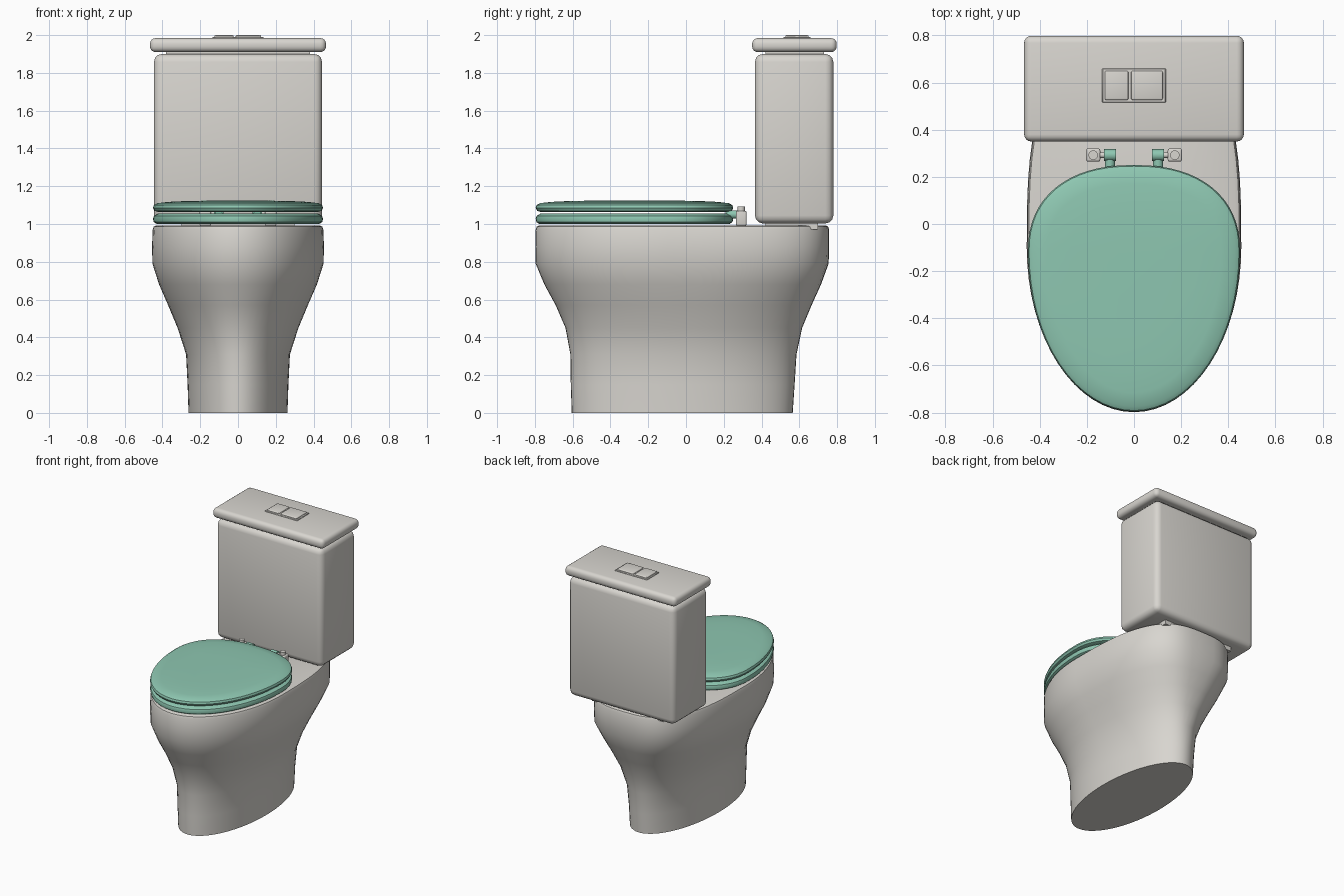
import bpy
import bmesh
import math
from mathutils import Matrix

if "Cube" in bpy.data.objects:
    bpy.data.objects.remove(bpy.data.objects["Cube"])


def material(name, rgb):
    mat = bpy.data.materials.new(name)
    mat.use_nodes = True
    mat.diffuse_color = (*rgb, 1)
    mat.node_tree.nodes["Principled BSDF"].inputs["Base Color"].default_value = (*rgb, 1)
    return mat


CERAMIC = material("warm white ceramic", (0.69, 0.67, 0.63))
GREEN = material("mint green plastic", (0.27, 0.57, 0.44))


def finish(name, bm, mat, angle=40):
    bmesh.ops.recalc_face_normals(bm, faces=bm.faces)
    mesh = bpy.data.meshes.new(name)
    bm.to_mesh(mesh)
    bm.free()
    mesh.materials.append(mat)
    obj = bpy.data.objects.new(name, mesh)
    bpy.context.collection.objects.link(obj)
    bpy.ops.object.select_all(action="DESELECT")
    bpy.context.view_layer.objects.active = obj
    obj.select_set(True)
    bpy.ops.object.shade_smooth_by_angle(angle=math.radians(angle))
    return obj


def egg(z, half_width, front, back, centre, power, count=64):
    """Outline with an elliptical front and a squarer back."""
    points = []
    for i in range(count):
        t = 2 * math.pi * i / count
        c, s = math.cos(t), math.sin(t)
        e = 2 / (power if s > 0 else 2)
        x = half_width * math.copysign(abs(c) ** e, c)
        reach = back - centre if s > 0 else centre - front
        points.append((x, centre + reach * math.copysign(abs(s) ** e, s), z))
    return points


def loft(name, sections, mat, closed=False):
    bm = bmesh.new()
    rings = [[bm.verts.new(p) for p in egg(*s)] for s in sections]
    pairs = list(zip(rings, rings[1:]))
    if closed:
        pairs.append((rings[-1], rings[0]))
    else:
        bm.faces.new(rings[0])
        bm.faces.new(rings[-1])
    for a, b in pairs:
        for i in range(len(a)):
            j = (i + 1) % len(a)
            bm.faces.new((a[i], a[j], b[j], b[i]))
    return finish(name, bm, mat)


def box(name, x, y, z, mat, bevel=0.0, segments=3):
    bm = bmesh.new()
    bmesh.ops.create_cube(bm, size=1)
    for v in bm.verts:
        for k, (lo, hi) in enumerate((x, y, z)):
            v.co[k] = lo if v.co[k] < 0 else hi
    if bevel:
        bmesh.ops.bevel(bm, geom=bm.edges[:], offset=bevel, segments=segments,
                        profile=0.5, affect="EDGES")
    return finish(name, bm, mat)


def rod(name, centre, radius, length, axis, mat):
    bm = bmesh.new()
    turn = Matrix.Rotation(math.pi / 2, 4, axis) if axis != "Z" else Matrix()
    bmesh.ops.create_cone(bm, cap_ends=True, segments=20, radius1=radius, radius2=radius,
                          depth=length, matrix=Matrix.Translation(centre) @ turn)
    return finish(name, bm, mat)


# Pedestal and bowl: outer skin, rim, then the hollow basin
loft("bowl", [
    (0.0, 0.262, -0.605, 0.565, -0.03, 2),
    (0.15, 0.267, -0.61, 0.575, -0.03, 2),
    (0.31, 0.275, -0.612, 0.585, -0.03, 2.1),
    (0.45, 0.32, -0.638, 0.615, -0.04, 2.3),
    (0.57, 0.37, -0.69, 0.665, -0.06, 2.5),
    (0.68, 0.418, -0.75, 0.715, -0.08, 2.7),
    (0.79, 0.453, -0.796, 0.755, -0.1, 3),
    (0.88, 0.455, -0.798, 0.758, -0.1, 3),
    (0.97, 0.452, -0.796, 0.758, -0.1, 3),
    (0.987, 0.446, -0.79, 0.752, -0.1, 3),
    (0.993, 0.43, -0.775, 0.737, -0.1, 3),
    (0.993, 0.30, -0.64, 0.12, -0.15, 2.2),
    (0.97, 0.285, -0.62, 0.10, -0.15, 2.2),
    (0.75, 0.22, -0.5, 0.04, -0.15, 2),
    (0.6, 0.1, -0.3, -0.03, -0.15, 2),
], CERAMIC)


def oval(z, inset):
    return (z, 0.45 - inset, -0.796 + inset, 0.25 - inset, -0.12, 2.3)


# Seat ring and closed lid
loft("seat_ring", [oval(z, d) for z, d in (
    (1.0, 0.02), (1.01, 0.004), (1.028, 0), (1.043, 0.005), (1.055, 0.025),
    (1.055, 0.14), (1.04, 0.16), (1.0, 0.16))], GREEN, closed=True)
loft("seat_lid", [oval(z, d) for z, d in (
    (1.064, 0.025), (1.07, 0.008), (1.085, 0), (1.1, 0.005), (1.11, 0.022),
    (1.117, 0.08), (1.122, 0.18), (1.124, 0.32))], GREEN)

# Hinges and fixing blocks on both sides
for side, label in ((1, "left"), (-1, "right")):
    x = side * 0.102
    rod(label + "_hinge_arm", (x, 0.255, 1.05), 0.022, 0.09, "X", GREEN)
    rod(label + "_hinge_barrel", (x, 0.292, 1.055), 0.025, 0.05, "Y", GREEN)
    rod(label + "_hinge_pin", (side * 0.14, 0.292, 1.055), 0.012, 0.09, "Y", CERAMIC)
    x = side * 0.173
    box(label + "_hinge_block", (x - 0.03, x + 0.03), (0.265, 0.32), (0.99, 1.07),
        CERAMIC, 0.008)
    rod(label + "_hinge_cap", (x, 0.292, 1.072), 0.02, 0.04, "Z", CERAMIC)

# Cistern with its lid
box("cistern", (-0.445, 0.445), (0.365, 0.78), (1.003, 1.9), CERAMIC, 0.042)
box("cistern_neck", (-0.38, 0.38), (0.42, 0.73), (1.88, 1.92), CERAMIC)
box("cistern_foot", (-0.3, 0.3), (0.42, 0.7), (0.97, 1.02), CERAMIC)
box("cistern_lid", (-0.466, 0.466), (0.35, 0.798), (1.91, 1.984), CERAMIC, 0.03, 4)

# Dual flush buttons set in a plate
box("flush_plate", (-0.135, 0.135), (0.515, 0.66), (1.975, 1.991), CERAMIC, 0.003, 1)
box("small_flush_button", (-0.124, -0.024), (0.526, 0.649), (1.98, 2.0), CERAMIC, 0.006)
box("large_flush_button", (-0.012, 0.122), (0.526, 0.649), (1.98, 2.0), CERAMIC, 0.006)
